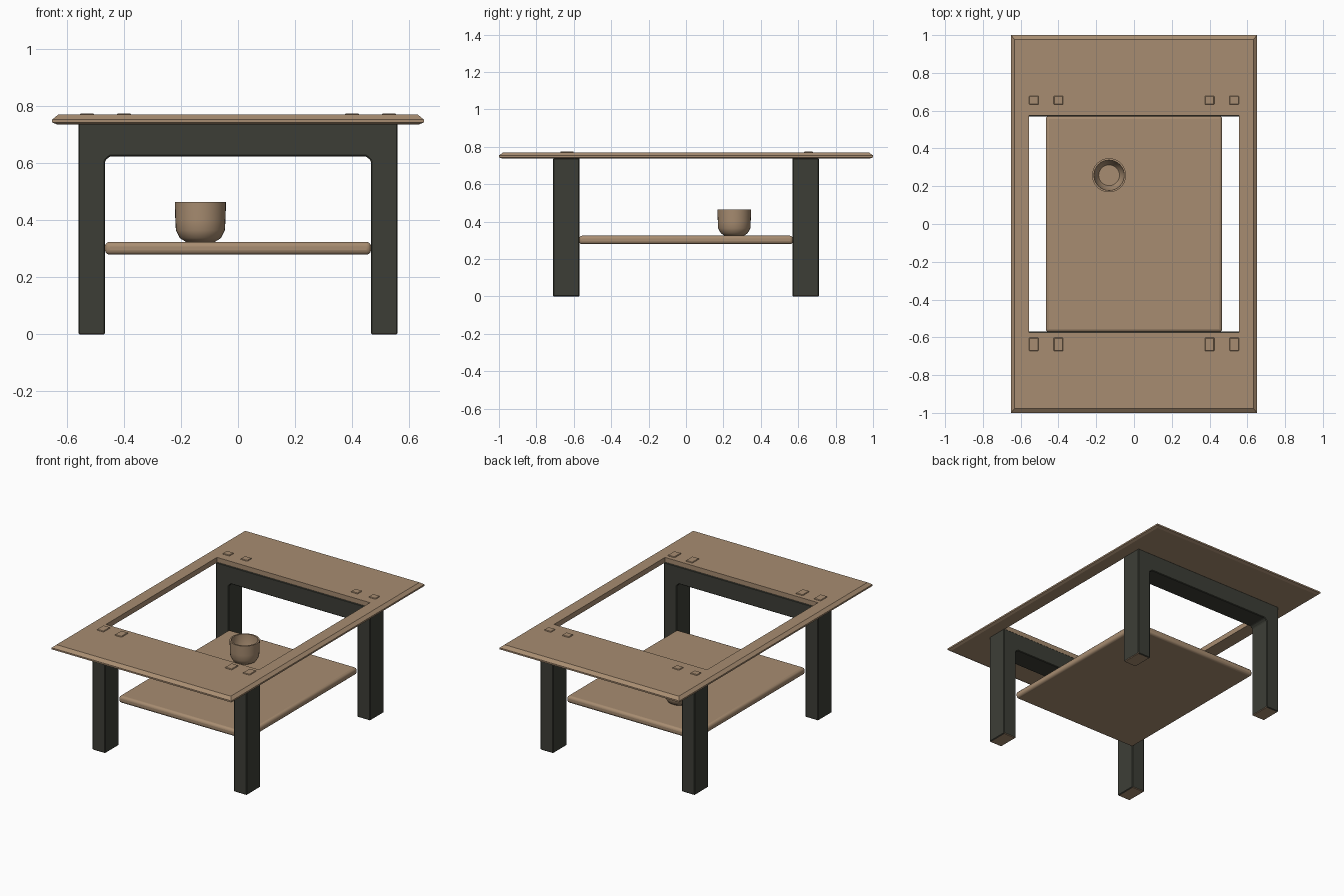
import bpy, bmesh, math

cube = bpy.data.objects.get("Cube")
if cube:
    bpy.data.objects.remove(cube, do_unlink=True)


def material(name, rgb):
    m = bpy.data.materials.new(name)
    m.use_nodes = True
    m.diffuse_color = (*rgb, 1)
    m.node_tree.nodes["Principled BSDF"].inputs["Base Color"].default_value = (*rgb, 1)
    return m


wood = material("light wood", (0.39, 0.265, 0.165))
dark = material("charcoal paint", (0.046, 0.048, 0.037))


def finish(name, bm, *mats):
    bmesh.ops.recalc_face_normals(bm, faces=bm.faces)
    mesh = bpy.data.meshes.new(name)
    bm.to_mesh(mesh)
    bm.free()
    ob = bpy.data.objects.new(name, mesh)
    bpy.context.collection.objects.link(ob)
    for m in mats:
        mesh.materials.append(m)
    return ob


def smooth(ob, degrees=35):
    bpy.ops.object.select_all(action="DESELECT")
    ob.select_set(True)
    bpy.context.view_layer.objects.active = ob
    bpy.ops.object.shade_smooth_by_angle(angle=math.radians(degrees))


def bevel(ob, width, segments):
    mod = ob.modifiers.new("Bevel", "BEVEL")
    mod.width = width
    mod.segments = segments


def loft(bm, rings, closed=False):
    """Bridge rings of points; closed joins the last ring to the first."""
    loops = [[bm.verts.new(p) for p in ring] for ring in rings]
    pairs = list(zip(loops, loops[1:]))
    if closed:
        pairs.append((loops[-1], loops[0]))
    for a, b in pairs:
        for i in range(len(a)):
            j = (i + 1) % len(a)
            bm.faces.new((a[i], a[j], b[j], b[i]))
    return loops


def rect(hx, hy, z):
    return [(-hx, -hy, z), (hx, -hy, z), (hx, hy, z), (-hx, hy, z)]


def box(name, x0, x1, y0, y1, z0, z1, mat):
    bm = bmesh.new()
    corners = [[(x0, y0, z), (x1, y0, z), (x1, y1, z), (x0, y1, z)] for z in (z0, z1)]
    for loop in loft(bm, corners):
        bm.faces.new(loop)
    return finish(name, bm, mat)


# Table top: open frame with a chamfered outer rim
bm = bmesh.new()
loft(bm, [rect(0.555, 0.575, 0.737), rect(0.635, 0.98, 0.737),
          rect(0.652, 1.0, 0.744), rect(0.652, 1.0, 0.754),
          rect(0.632, 0.977, 0.771), rect(0.555, 0.575, 0.771)], closed=True)
finish("table_top", bm, wood)

# End frames: two legs and an apron in one arch, with bare wooden feet
half_arch = [(0.56, 0.74), (0.56, 0), (0.466, 0), (0.466, 0.61), (0.45, 0.625)]
outline = half_arch + [(-x, z) for x, z in reversed(half_arch)]
for name, side in (("front_leg_frame", -1), ("back_leg_frame", 1)):
    bm = bmesh.new()
    for loop in loft(bm, [[(x, side * y, z) for x, z in outline] for y in (0.57, 0.71)]):
        bm.faces.new(loop)
    for f in bm.faces:
        if max(v.co.z for v in f.verts) < 0.01:
            f.material_index = 1
    bevel(finish(name, bm, dark, wood), 0.004, 1)

# Lower shelf with rounded edges
shelf = box("lower_shelf", -0.467, 0.467, -0.572, 0.572, 0.28, 0.325, wood)
bevel(shelf, 0.016, 3)
smooth(shelf)

# Joint pegs showing through the top
for x in (-0.53, -0.4, 0.4, 0.53):
    for y, depth in ((-0.637, 0.035), (0.655, 0.023)):
        peg = box("joint_peg", x - 0.025, x + 0.025, y - depth, y + depth,
                  0.765, 0.776, wood)
        bevel(peg, 0.003, 1)

# Open cup standing on the shelf, turned from a profile
profile = [(0.05, 0.324), (0.072, 0.338), (0.086, 0.365), (0.088, 0.40),
           (0.09, 0.465), (0.08, 0.465), (0.077, 0.38), (0.055, 0.345)]
bm = bmesh.new()
steps = [math.tau * i / 32 for i in range(32)]
loops = loft(bm, [[(-0.132 + r * math.cos(a), 0.258 + r * math.sin(a), z) for a in steps]
                  for r, z in profile])
bm.faces.new(loops[0])
bm.faces.new(loops[-1])
smooth(finish("cup", bm, wood), 45)
